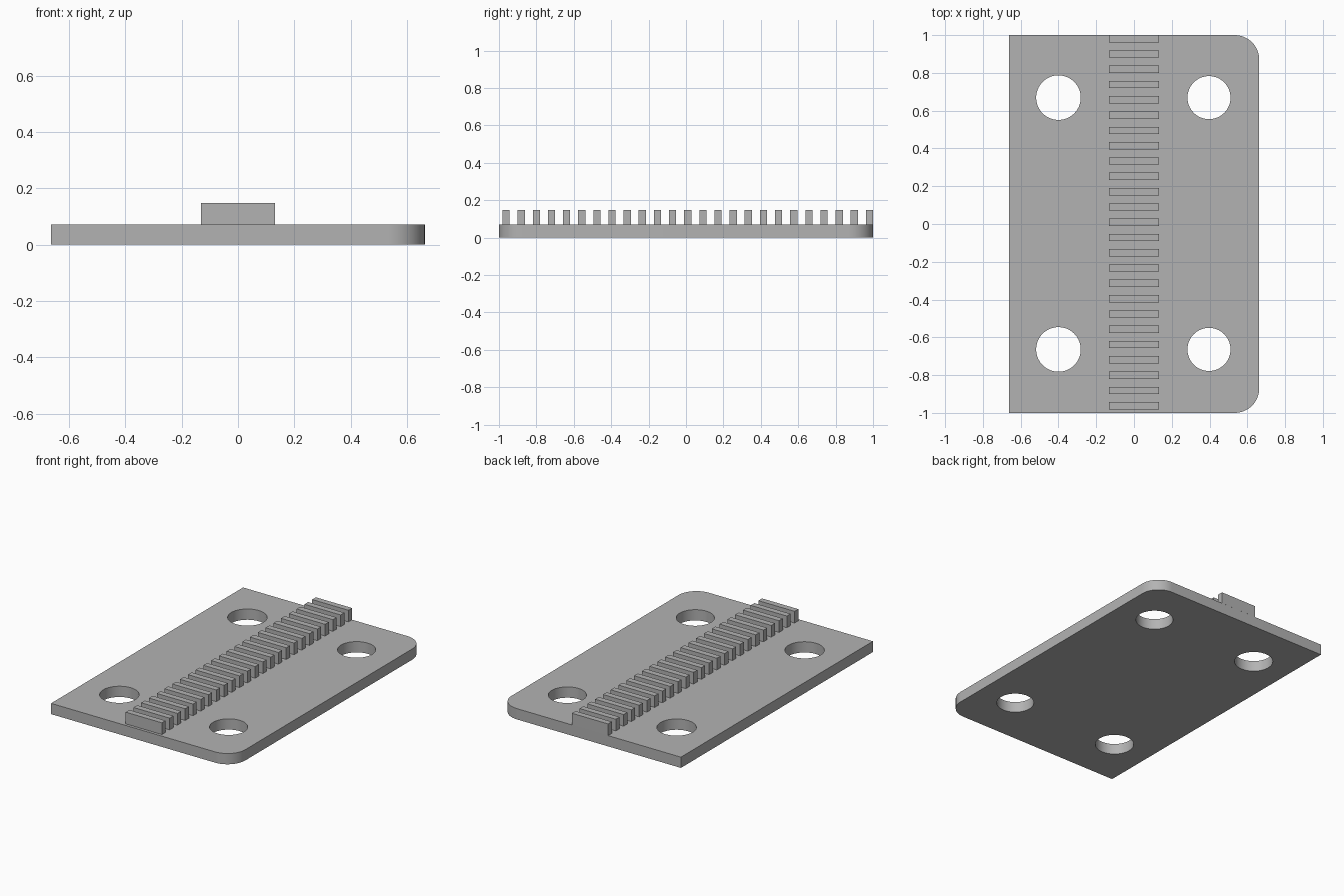
import bpy, bmesh
from math import sin, cos, pi

cube = bpy.data.objects.get("Cube")
if cube:
    bpy.data.objects.remove(cube)

HALF_X, HALF_Y, THICK = 0.663, 1.0, 0.071
CORNER = 0.13
TOOTH_TOP, TOOTH_X, TOOTH_Y = 0.148, 0.132, 0.0385
TEETH, FIRST_Y, LAST_Y = 25, -0.962, 0.981

grey = bpy.data.materials.new("plain grey")
grey.use_nodes = True
colour = (0.45, 0.45, 0.45, 1)
grey.diffuse_color = colour
grey.node_tree.nodes["Principled BSDF"].inputs["Base Color"].default_value = colour


def arc(cx, cy, r, start, end, n):
    return [(cx + r * cos(start + (end - start) * i / n),
             cy + r * sin(start + (end - start) * i / n)) for i in range(n + 1)]


def add_object(name, mesh):
    mesh.materials.clear()
    mesh.materials.append(grey)
    obj = bpy.data.objects.new(name, mesh)
    bpy.context.collection.objects.link(obj)
    return obj


# Base plate: two square corners on one side, two round on the other, four holes
cx, cy = HALF_X - CORNER, HALF_Y - CORNER
outline = [(-HALF_X, HALF_Y), (-HALF_X, -HALF_Y)]
outline += arc(cx, -cy, CORNER, -pi / 2, 0, 16)
outline += arc(cx, cy, CORNER, 0, pi / 2, 16)
loops = [outline]
for x, r in ((-0.4, 0.118), (0.397, 0.114)):
    for y in (-0.664, 0.669):
        loops.append(arc(x, y, r, 0, 2 * pi, 64)[:-1])

curve = bpy.data.curves.new("plate_profile", "CURVE")
curve.dimensions = "2D"
curve.fill_mode = "BOTH"
curve.extrude = THICK / 2
for loop in loops:
    spline = curve.splines.new("POLY")
    spline.points.add(len(loop) - 1)
    for point, (x, y) in zip(spline.points, loop):
        point.co = (x, y, 0, 1)
    spline.use_cyclic_u = True
profile = bpy.data.objects.new("plate_profile", curve)
bpy.context.collection.objects.link(profile)
bpy.context.view_layer.update()
depsgraph = bpy.context.evaluated_depsgraph_get()
mesh = bpy.data.meshes.new_from_object(profile.evaluated_get(depsgraph))
bpy.data.objects.remove(profile)

bm = bmesh.new()
bm.from_mesh(mesh)
bmesh.ops.remove_doubles(bm, verts=bm.verts, dist=1e-5)
bmesh.ops.translate(bm, verts=bm.verts, vec=(0, 0, THICK / 2))
bmesh.ops.recalc_face_normals(bm, faces=bm.faces)
bm.to_mesh(mesh)
bm.free()
plate = add_object("base_plate", mesh)

# Smooth the hole walls and round corners, keeping the rims sharp
bpy.ops.object.select_all(action="DESELECT")
plate.select_set(True)
bpy.context.view_layer.objects.active = plate
bpy.ops.object.shade_smooth_by_angle(angle=pi / 6)

# Rack of evenly spaced square teeth along the middle
bm = bmesh.new()
height = TOOTH_TOP - THICK
for i in range(TEETH):
    y = FIRST_Y + (LAST_Y - FIRST_Y) * i / (TEETH - 1)
    verts = bmesh.ops.create_cube(bm, size=1)["verts"]
    bmesh.ops.scale(bm, verts=verts, vec=(2 * TOOTH_X, TOOTH_Y, height))
    bmesh.ops.translate(bm, verts=verts, vec=(0, y, THICK + height / 2))
rack = bpy.data.meshes.new("rack_teeth")
bm.to_mesh(rack)
bm.free()
add_object("rack_teeth", rack)
